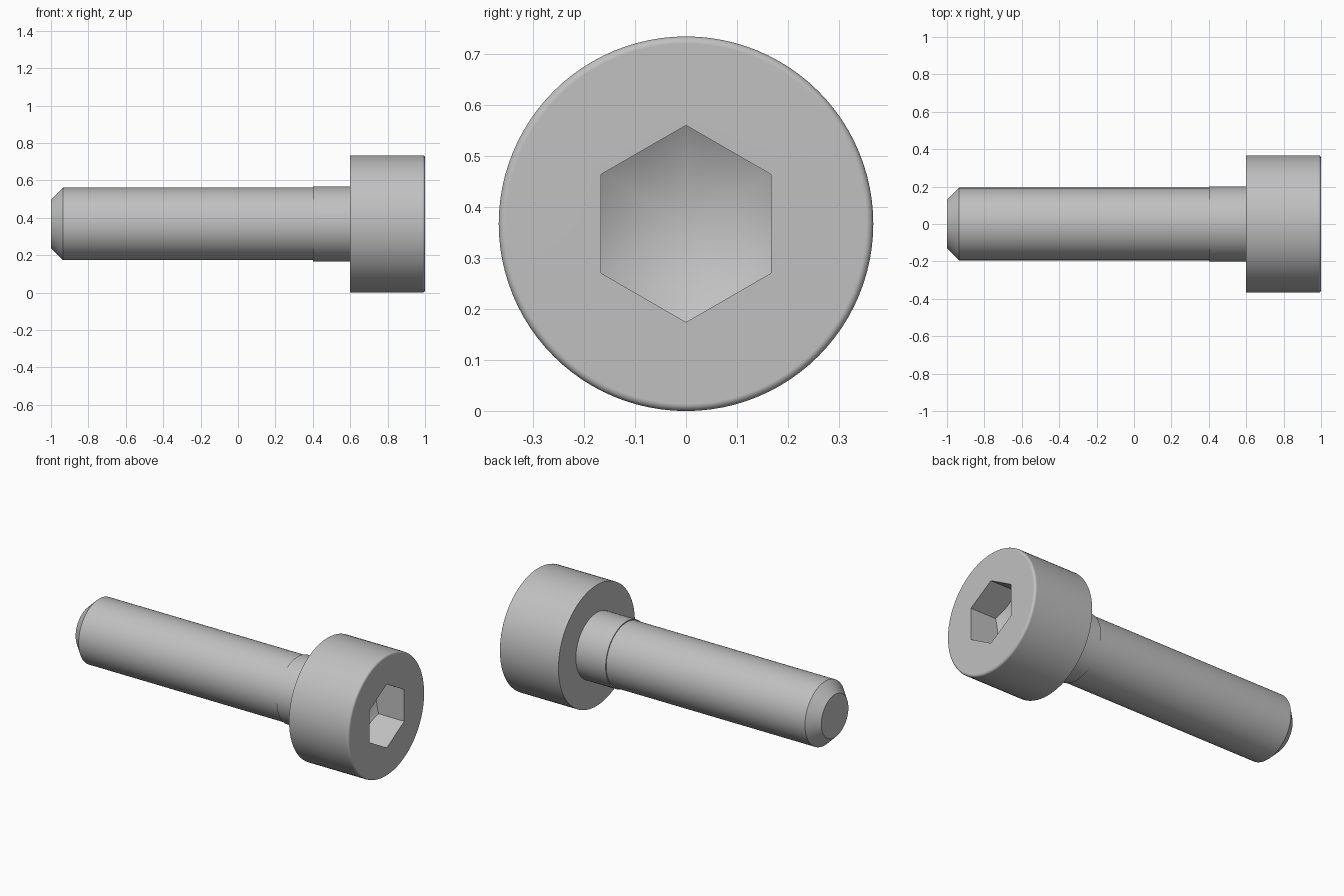
import bpy
import bmesh
from math import sin, cos, pi, radians, tan

SEGMENTS = 96
HEAD_R, SHANK_R, THREAD_R, TIP_R = 0.367, 0.2, 0.194, 0.13
FACE_X, FILLET = 1.0, 0.014
FLAT_R, SOCKET_DEPTH = 0.167, 0.172
CORNER_R = FLAT_R / cos(pi / 6)
SLOPE = tan(radians(30))

if "Cube" in bpy.data.objects:
    bpy.data.objects.remove(bpy.data.objects["Cube"], do_unlink=True)

steel = bpy.data.materials.new("grey steel")
steel.use_nodes = True
colour = (0.53, 0.53, 0.53, 1)
steel.diffuse_color = colour
steel.node_tree.nodes["Principled BSDF"].inputs["Base Color"].default_value = colour


def hex_radius(a):
    """Radius of the socket hexagon at angle a, with a corner pointing up."""
    return FLAT_R / cos((a + pi / 6) % (pi / 3) - pi / 6)


def socket_mouth(a):
    return FACE_X, hex_radius(a)


def socket_floor_edge(a):
    r = hex_radius(a)
    return FACE_X - SOCKET_DEPTH - (CORNER_R - r) * SLOPE, r


def lathe(name, rings):
    """Skin rings along x; each is (x, radius) or a function of angle; radius 0 is a point."""
    bm = bmesh.new()
    loops = []
    for ring in rings:
        if not callable(ring) and ring[1] == 0:
            loops.append([bm.verts.new((ring[0], 0, HEAD_R))] * SEGMENTS)
            continue
        loop = []
        for i in range(SEGMENTS):
            a = 2 * pi * i / SEGMENTS
            x, r = ring(a) if callable(ring) else ring
            loop.append(bm.verts.new((x, r * cos(a), HEAD_R + r * sin(a))))
        loops.append(loop)
    for low, high in zip(loops, loops[1:]):
        for i in range(SEGMENTS):
            j = (i + 1) % SEGMENTS
            corners = dict.fromkeys((low[i], low[j], high[j], high[i]))
            bm.faces.new(list(corners))
    mesh = bpy.data.meshes.new(name)
    bm.to_mesh(mesh)
    bm.free()
    mesh.materials.append(steel)
    obj = bpy.data.objects.new(name, mesh)
    bpy.context.collection.objects.link(obj)
    bpy.ops.object.select_all(action="DESELECT")
    obj.select_set(True)
    bpy.context.view_layer.objects.active = obj
    bpy.ops.object.shade_smooth_by_angle(angle=radians(30))
    normals = obj.modifiers.new("even shading", "WEIGHTED_NORMAL")
    normals.keep_sharp = True
    return obj


# Threaded section with a chamfered tip
lathe("threaded_section", [(-1, 0), (-1, TIP_R), (-0.935, THREAD_R),
                           (0.4, THREAD_R), (0.4, SHANK_R)])

# Plain shank under the head
lathe("plain_shank", [(0.4, SHANK_R), (0.6, SHANK_R)])

# Cylindrical head: rounded rim, hexagonal socket and conical socket floor
rim = [(FACE_X - FILLET * (1 - sin(t)), HEAD_R - FILLET * (1 - cos(t)))
       for t in (k * pi / 12 for k in range(7))]
lathe("socket_head", [(0.6, SHANK_R), (0.6, HEAD_R), *rim, socket_mouth,
                      socket_floor_edge,
                      (FACE_X - SOCKET_DEPTH - CORNER_R * SLOPE, 0)])
